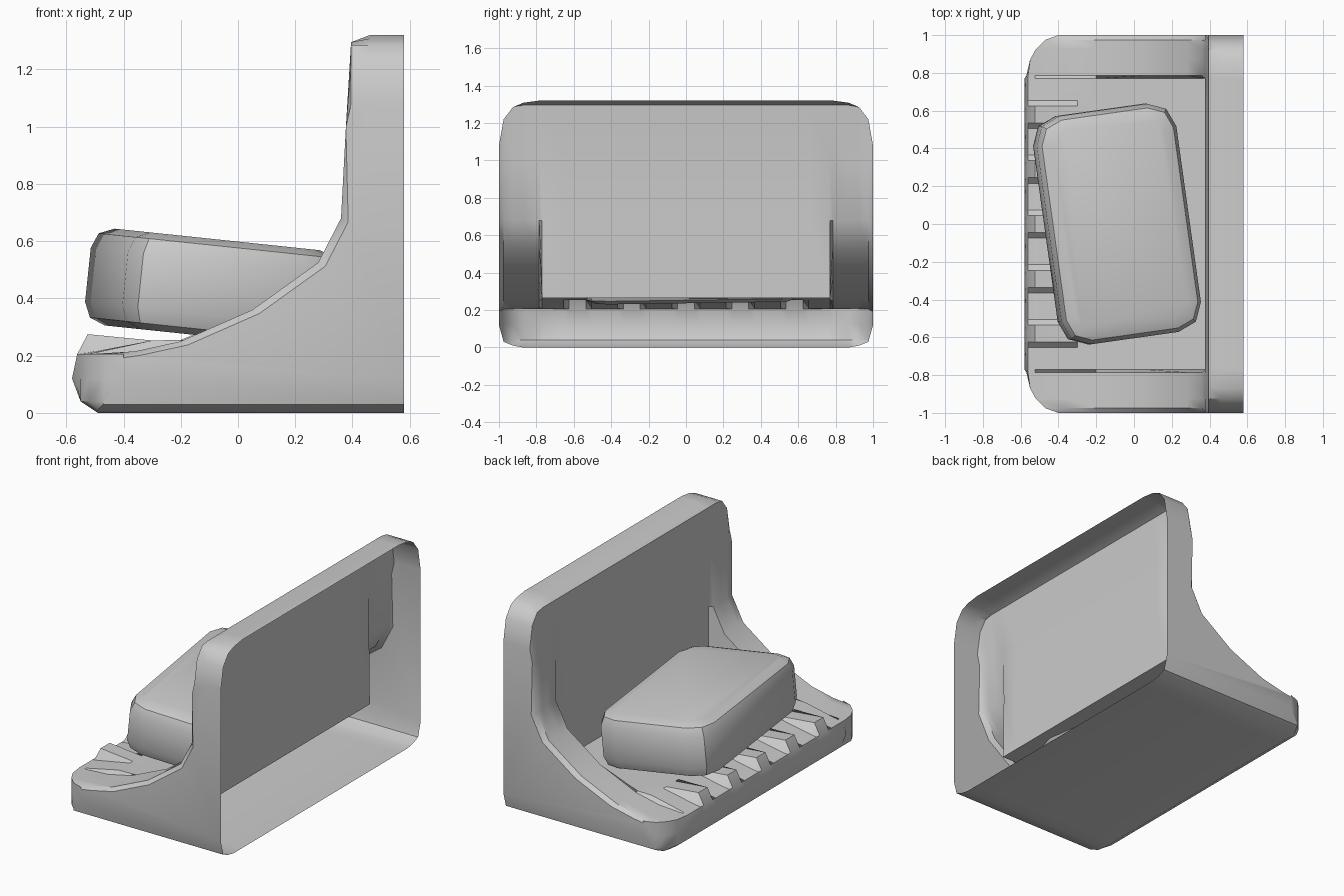
import bpy, bmesh, math
from mathutils import Matrix

cube = bpy.data.objects.get("Cube")
if cube:
    bpy.data.objects.remove(cube, do_unlink=True)

grey = bpy.data.materials.new("light_grey")
grey.use_nodes = True
colour = (0.6, 0.6, 0.6, 1)
grey.diffuse_color = colour
grey.node_tree.nodes["Principled BSDF"].inputs["Base Color"].default_value = colour


def finish(name, bm, angle):
    bmesh.ops.recalc_face_normals(bm, faces=bm.faces)
    mesh = bpy.data.meshes.new(name)
    bm.to_mesh(mesh)
    bm.free()
    mesh.materials.append(grey)
    ob = bpy.data.objects.new(name, mesh)
    bpy.context.collection.objects.link(ob)
    bpy.ops.object.select_all(action='DESELECT')
    ob.select_set(True)
    bpy.context.view_layer.objects.active = ob
    bpy.ops.object.shade_smooth_by_angle(angle=math.radians(angle))
    return ob


# Profiles in x, z: back top edge, wall, tray or side rim, lip, underside
top = [(0.58, 1.32), (0.46, 1.32), (0.395, 1.295), (0.377, 1.0)]
lip = [(-0.562, 0.205), (-0.58, 0.12), (-0.55, 0.04), (-0.49, 0), (0.58, 0)]
ramp = [(0.36, 0.68), (0.28, 0.525), (0.05, 0.36), (-0.2, 0.25), (-0.36, 0.215), (-0.525, 0.205)]


def tray(z):
    return top + [(0.38, 0.68), (0.385, 0.265), (0.05, 0.26),
                  (-0.2, 0.255), (-0.3, 0.253), (-0.525, z)] + lip


def side(zmax, xmin, zmin, inset):
    # Side profile trimmed to round off the corners
    rim = [(x + inset, z - inset * 0.5) for x, z in ramp]
    return [(max(x, xmin), min(max(z, zmin), zmax)) for x, z in top + rim + lip]


# Cross-sections of one half, from the centre outwards
half = []
for i in range(3):
    c = i * 0.29
    for offset, z in ((-0.075, 0.21), (-0.045, 0.275), (0.045, 0.275), (0.075, 0.21)):
        if c + offset > 0:
            half.append((c + offset, tray(z)))
half += [(0.77, tray(0.205)), (0.785, side(1.32, -0.57, 0, 0)),
         (0.87, side(1.308, -0.55, 0, 0)), (0.925, side(1.285, -0.52, 0.01, 0)),
         (0.975, side(1.22, -0.47, 0.03, 0)), (1.0, side(1.08, -0.4, 0.12, 0.025))]
sections = [(-y, p) for y, p in reversed(half)] + half

# Dish: open-backed shell lofted across the sections
bm = bmesh.new()
rows = [[bm.verts.new((x, y, z)) for x, z in p] for y, p in sections]
for a, b in zip(rows, rows[1:]):
    for i in range(len(a) - 1):
        bm.faces.new((a[i], a[i + 1], b[i + 1], b[i]))
for row in (rows[0], rows[-1]):
    bm.faces.new(row)
bmesh.ops.remove_doubles(bm, verts=bm.verts, dist=0.0005)
bmesh.ops.dissolve_degenerate(bm, dist=0.0005, edges=bm.edges)
finish("soap_dish", bm, 35)

# Bar of soap: rounded block lying tilted on the tray
bm = bmesh.new()
bmesh.ops.create_cube(bm, size=1, matrix=Matrix.Diagonal((0.75, 1.22, 0.34, 1)))
upright = [e for e in bm.edges if abs(e.verts[0].co.z - e.verts[1].co.z) > 0.1]
bmesh.ops.bevel(bm, geom=upright, offset=0.14, segments=2, profile=0.5, affect='EDGES')
flat = [e for e in bm.edges if abs(e.verts[0].co.z - e.verts[1].co.z) < 0.01]
bmesh.ops.bevel(bm, geom=flat, offset=0.075, segments=2, profile=0.5, affect='EDGES')
soap = finish("soap_bar", bm, 35)
soap.data.transform(Matrix.Translation((-0.09, 0, 0.437))
                    @ Matrix.Rotation(math.radians(6), 4, 'Y')
                    @ Matrix.Rotation(math.radians(8), 4, 'Z'))
